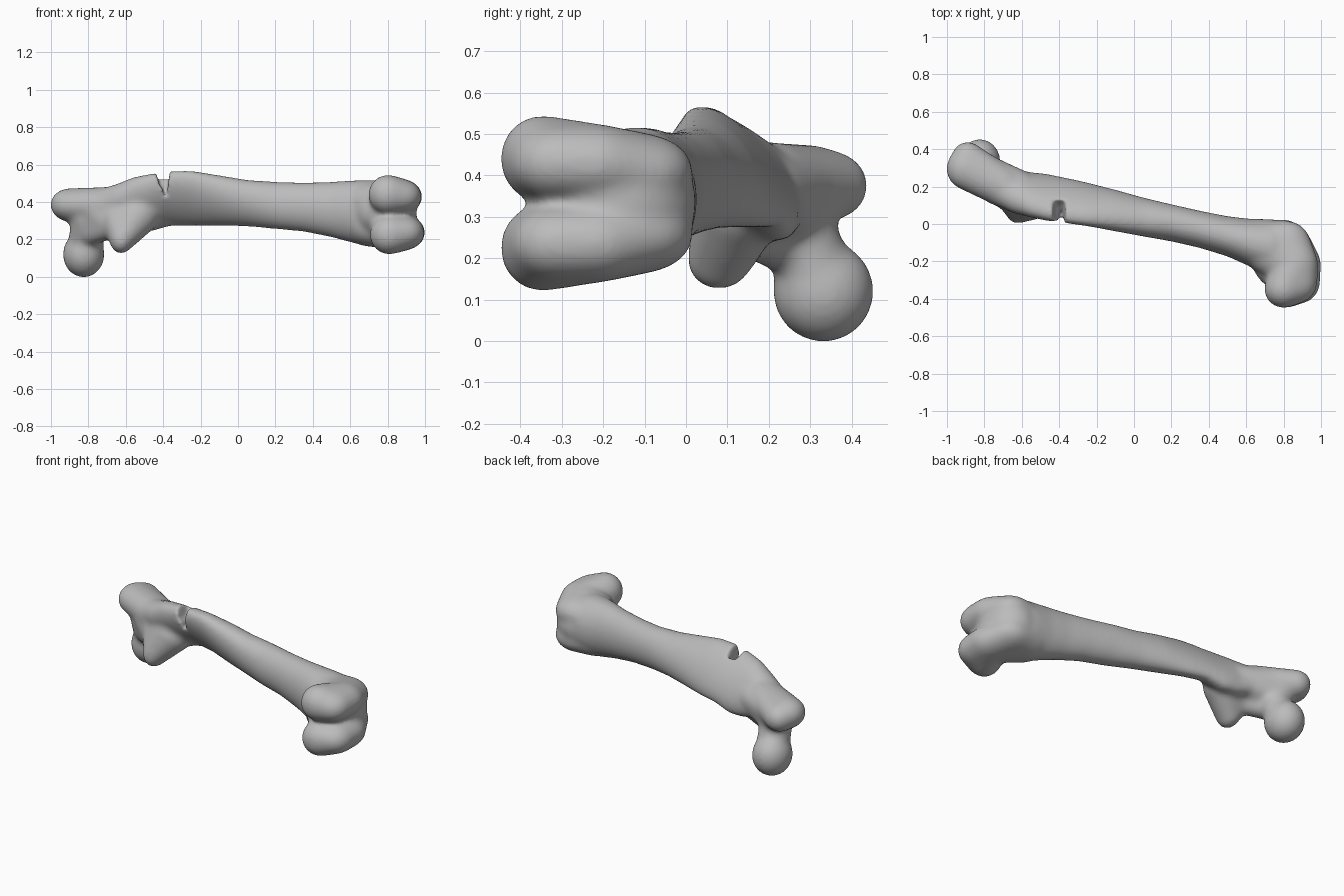
import bpy, bmesh, math
from mathutils import Matrix

if "Cube" in bpy.data.objects:
    bpy.data.objects.remove(bpy.data.objects["Cube"], do_unlink=True)

# Material
bone = bpy.data.materials.new("bone grey")
bone.use_nodes = True
colour = (0.5, 0.5, 0.5, 1)
bone.diffuse_color = colour
bone.node_tree.nodes["Principled BSDF"].inputs["Base Color"].default_value = colour

bm = bmesh.new()
SWELL = .006  # makes up for what the smoothing takes away


def lump(*balls):
    """Convex hull around a few ellipsoids, each (centre, radii)."""
    part = bmesh.new()
    for centre, radii in balls:
        size = [r + SWELL for r in radii]
        m = Matrix.Translation(centre) @ Matrix.Diagonal((*size, 1))
        bmesh.ops.create_icosphere(part, subdivisions=4, radius=1, matrix=m)
    if len(balls) > 1:
        # Hull the bare points, so that no buried faces remain
        points = [v.co.copy() for v in part.verts]
        part.clear()
        for co in points:
            part.verts.new(co)
        res = bmesh.ops.convex_hull(part, input=part.verts)
        bmesh.ops.delete(part, geom=res["geom_interior"], context="VERTS")
    me = bpy.data.meshes.new("lump")
    part.to_mesh(me)
    part.free()
    bm.from_mesh(me)
    bpy.data.meshes.remove(me)


def shaft(sections, sides=40):
    """Loft of leaning ellipses: x, centre y, centre z, half width, half height, lean."""
    rings = []
    for x, y, z, ry, rz, lean in sections:
        angles = [2 * math.pi * i / sides for i in range(sides)]
        rings.append([bm.verts.new((x, y + (ry + SWELL / 2) * math.cos(a) + lean * math.sin(a),
                                    z + (rz + SWELL / 2) * math.sin(a))) for a in angles])
    for a, b in zip(rings, rings[1:]):
        for i in range(sides):
            j = (i + 1) % sides
            bm.faces.new((a[i], a[j], b[j], b[i]))
    bm.faces.new(rings[0][::-1])
    bm.faces.new(rings[-1])


# Long shaft with the leaning crest near the upper end
shaft([
    (-.86, .28, .385, .10, .075, 0),
    (-.75, .22, .375, .11, .09, -.02),
    (-.65, .18, .38, .11, .113, -.045),
    (-.56, .157, .388, .10, .143, -.065),
    (-.47, .143, .396, .095, .153, -.08),
    (-.36, .125, .42, .085, .146, -.085),
    (-.25, .105, .42, .088, .146, -.075),
    (-.10, .072, .408, .10, .133, -.045),
    (.05, .037, .394, .10, .122, -.02),
    (.20, .006, .382, .097, .124, 0),
    (.35, -.028, .373, .097, .129, 0),
    (.50, -.066, .36, .105, .146, 0),
    (.62, -.10, .348, .125, .166, 0),
    (.74, -.125, .34, .148, .175, 0),
    (.82, -.15, .34, .14, .15, 0),
])

# Greater trochanter, broadening out of the shaft
lump(((-.90, .295, .385), (.098, .105, .083)),
     ((-.89, .35, .375), (.08, .085, .078)),
     ((-.70, .20, .38), (.10, .105, .095)))
# Lesser trochanter and the ridge that ties it to the neck
lump(((-.625, .08, .196), (.055, .074, .068)),
     ((-.54, .13, .325), (.11, .10, .10)),
     ((-.67, .15, .32), (.06, .08, .08)))
lump(((-.68, .15, .275), (.05, .07, .065)),
     ((-.785, .235, .245), (.065, .07, .073)),
     ((-.74, .2, .34), (.08, .09, .08)))
# Neck, its broad root on the shaft, and the ball-shaped head
lump(((-.81, .27, .31), (.088, .09, .085)),
     ((-.62, .18, .36), (.10, .105, .095)),
     ((-.86, .31, .375), (.08, .09, .07)))
lump(((-.80, .25, .31), (.085, .088, .088)), ((-.815, .315, .16), (.09, .085, .085)))
lump(((-.825, .332, .12), (.106, .117, .118)))

# Knee end: core, then each condyle with its flare into the shaft
lump(((.79, -.165, .335), (.16, .185, .14)))
for z, side, grow in ((.44, 1, 0), (.225, -1, .015)):
    flare = ((.68, -.125, z - .045 * side), (.08, .128, .10))
    middle = ((.865 + grow, -.22, z - .012 * side), (.115, .125, .09))
    face = ((.815, -.11, z - .032 * side), (.125, .122, .087))
    heel = ((.80 + grow / 2, -.348, z), (.098, .096, .10))
    tip = ((.87 + grow, -.31, z - .01 * side), (.105, .11, .087))
    lump(flare, middle, face)
    lump(heel, tip, middle)

mesh = bpy.data.meshes.new("thigh_bone")
bmesh.ops.recalc_face_normals(bm, faces=bm.faces)
bm.to_mesh(mesh)
bm.free()
mesh.materials.append(bone)
thigh_bone = bpy.data.objects.new("thigh_bone", mesh)
bpy.context.collection.objects.link(thigh_bone)

# Wedge cutter for the nick in the crest
cut = bmesh.new()
outline = [(-.45, .60), (-.42, .49), (-.402, .47), (-.395, .41), (-.385, .41), (-.375, .48), (-.36, .60)]
front = cut.faces.new([cut.verts.new((x, -.15, z)) for x, z in outline])
out = bmesh.ops.extrude_face_region(cut, geom=[front])
for v in out["geom"]:
    if isinstance(v, bmesh.types.BMVert):
        v.co.y = .04 + .15 * (v.co.z - .41) / .19
bmesh.ops.recalc_face_normals(cut, faces=cut.faces)
cut_mesh = bpy.data.meshes.new("crest_nick_cutter")
cut.to_mesh(cut_mesh)
cut.free()
cut_mesh.materials.append(bone)
cutter = bpy.data.objects.new("crest_nick_cutter", cut_mesh)
bpy.context.collection.objects.link(cutter)
cutter.hide_render = True
cutter.hide_viewport = True
cutter.display_type = "WIRE"


def fuse_and_smooth(name, repeats):
    """Voxel skin over everything so far, then softened joins."""
    fuse = thigh_bone.modifiers.new(name + " fuse", "REMESH")
    fuse.mode = "VOXEL"
    fuse.voxel_size = .01
    fuse.use_smooth_shade = True
    soften = thigh_bone.modifiers.new(name + " soften", "SMOOTH")
    soften.factor = .5
    soften.iterations = repeats


# Fuse the parts, nick the crest, then polish
fuse_and_smooth("body", 28)
nick = thigh_bone.modifiers.new("nick", "BOOLEAN")
nick.operation = "DIFFERENCE"
nick.solver = "EXACT"
nick.object = cutter
fuse_and_smooth("final", 5)
